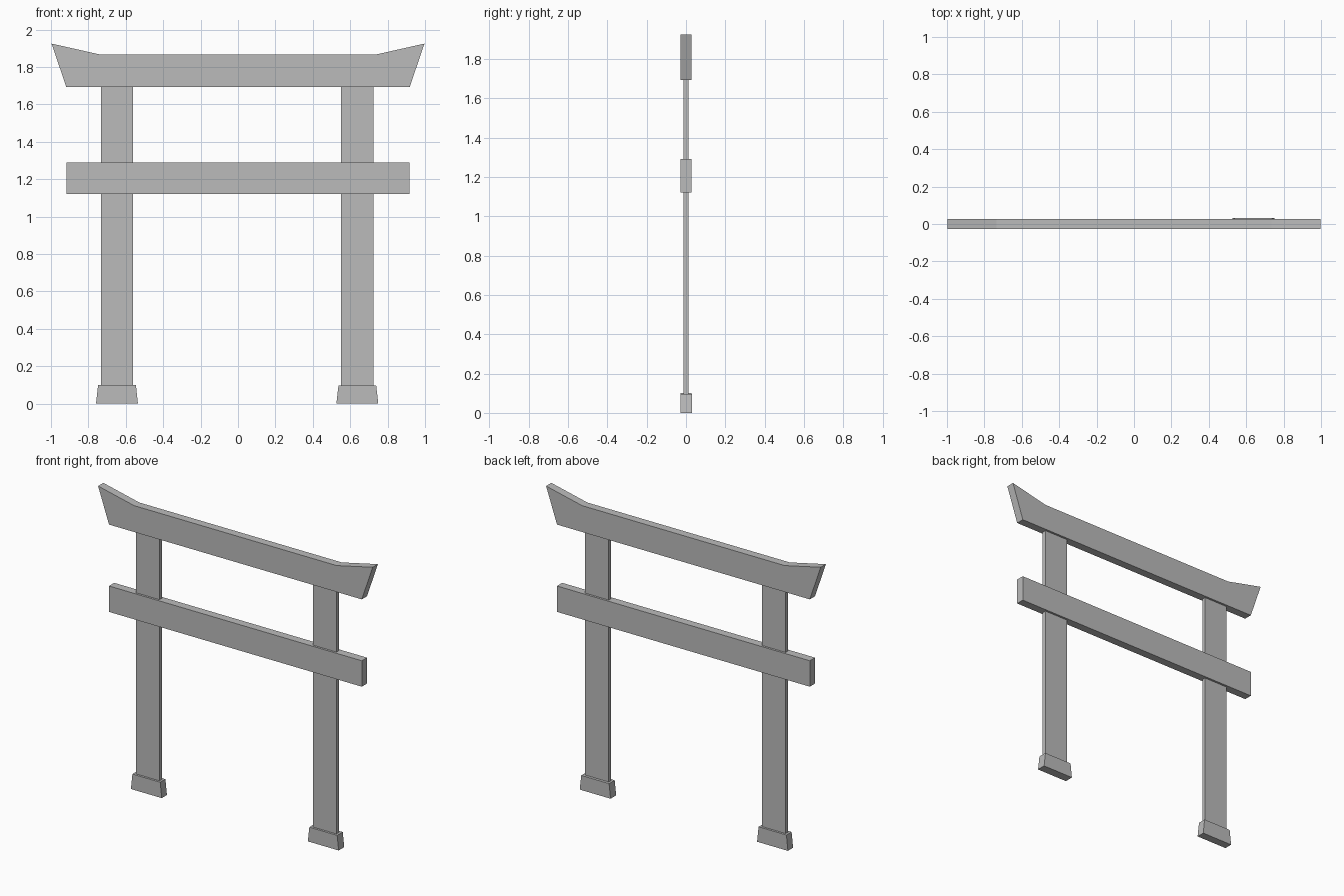
import bpy

if "Cube" in bpy.data.objects:
    bpy.data.objects.remove(bpy.data.objects["Cube"])

# Single flat stone grey
grey = bpy.data.materials.new("stone_grey")
grey.diffuse_color = (0.5, 0.5, 0.5, 1.0)
grey.use_nodes = True
grey.node_tree.nodes["Principled BSDF"].inputs["Base Color"].default_value = grey.diffuse_color


def extrude_profile(name, profile, y0, y1):
    """Extrude a front-view (x, z) outline, listed counter-clockwise, from y0 to y1."""
    n = len(profile)
    verts = [(x, y, z) for y in (y0, y1) for x, z in profile]
    faces = [tuple(range(n)), tuple(reversed(range(n, 2 * n)))]
    faces += [(i, i + n, (i + 1) % n + n, (i + 1) % n) for i in range(n)]
    mesh = bpy.data.meshes.new(name)
    mesh.from_pydata(verts, [], faces)
    mesh.materials.append(grey)
    obj = bpy.data.objects.new(name, mesh)
    bpy.context.collection.objects.link(obj)
    return obj


def trapezoid(cx, half_bottom, half_top, z0, z1):
    return [(cx - half_bottom, z0), (cx + half_bottom, z0),
            (cx + half_top, z1), (cx - half_top, z1)]


# Top beam with upswept ends
half = [(0.918, 1.693), (0.997, 1.925), (0.735, 1.866)]
extrude_profile("top_beam", half + [(-x, z) for x, z in reversed(half)], -0.027, 0.027)

# Lower tie beam
extrude_profile("tie_beam", trapezoid(0, 0.918, 0.918, 1.12, 1.29), -0.027, 0.027)

# Posts and their flared feet
for side, cx, foot_top, y0, y1 in (("left", -0.647, 0.101, -0.027, 0.027),
                                   ("right", 0.638, 0.096, -0.027, 0.031)):
    extrude_profile(side + "_post", trapezoid(cx, 0.086, 0.086, 0.05, 1.72), -0.013, 0.013)
    extrude_profile(side + "_foot", trapezoid(cx, 0.112, 0.101, 0.0, foot_top), y0, y1)
